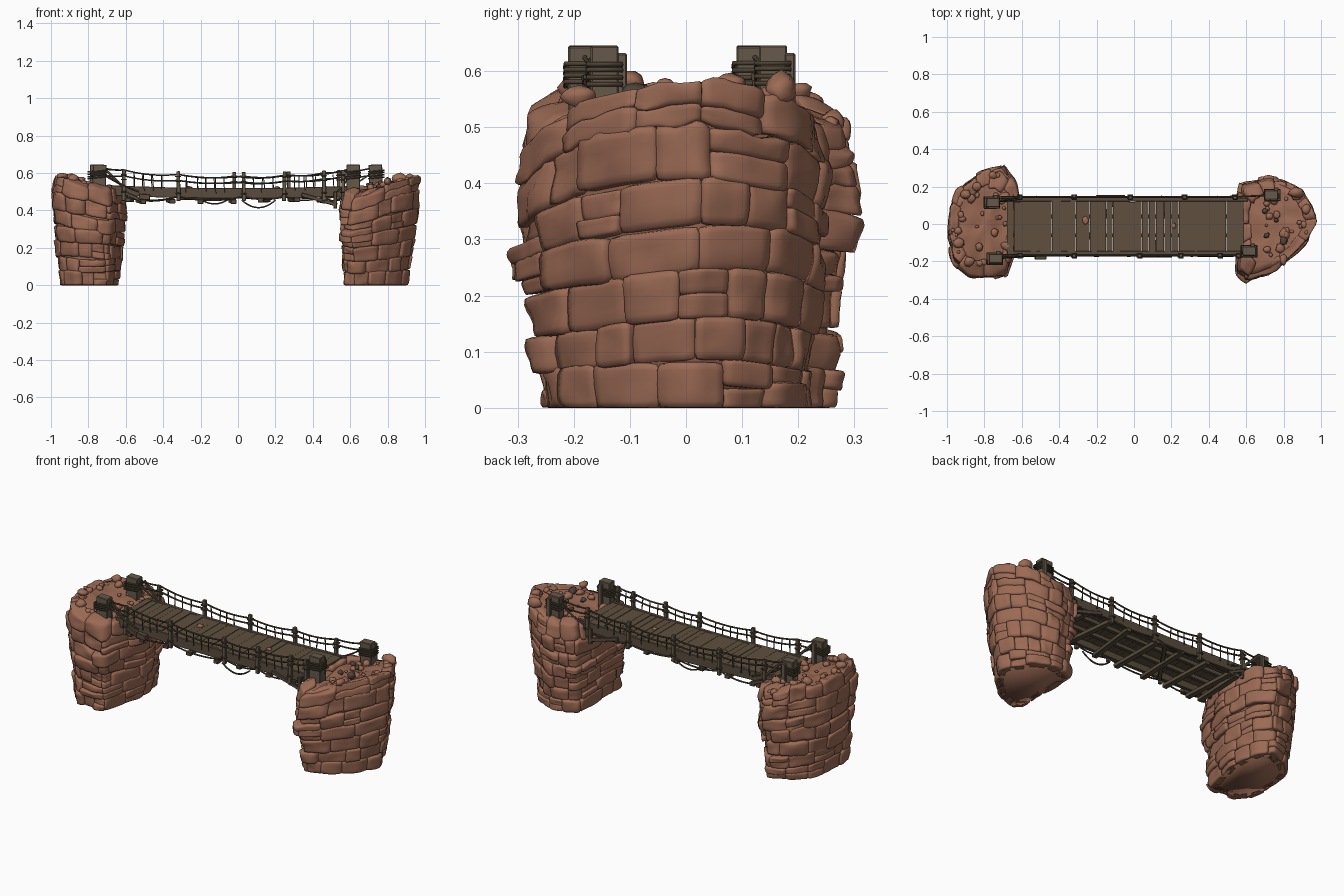
import bpy, bmesh, math, random
from mathutils import Vector, Matrix, noise

if "Cube" in bpy.data.objects:
    bpy.data.objects.remove(bpy.data.objects["Cube"])

R = random.Random(7)
U = R.uniform


def mat(name, r, g, b):
    m = bpy.data.materials.new(name)
    m.diffuse_color = (r, g, b, 1)
    m.use_nodes = True
    m.node_tree.nodes["Principled BSDF"].inputs["Base Color"].default_value = m.diffuse_color
    return m


ROCK = mat("red rock", .33, .145, .09)
DARK = mat("dark stone", .085, .06, .042)
DECK = mat("deck wood", .115, .08, .05)
BEAM = mat("beam wood", .10, .073, .046)
POST = mat("post wood", .13, .10, .068)
ROPE = mat("rope", .075, .055, .034)


def finish(name, bm, m, smooth=False, bevel=0):
    bmesh.ops.recalc_face_normals(bm, faces=bm.faces)
    me = bpy.data.meshes.new(name)
    bm.to_mesh(me)
    bm.free()
    me.materials.append(m)
    for p in me.polygons:
        p.use_smooth = smooth
    o = bpy.data.objects.new(name, me)
    bpy.context.collection.objects.link(o)
    if bevel:
        b = o.modifiers.new("bevel", "BEVEL")
        b.width, b.segments = bevel, 1
    return o


def beam(bm, a, b, w, h):
    """Box from a to b, w wide sideways and h tall."""
    a, b = Vector(a), Vector(b)
    d = (b - a).normalized()
    up = Vector((0, 1, 0)) if abs(d.z) > .9 else Vector((0, 0, 1))
    side = up.cross(d).normalized()
    up = d.cross(side)
    M = Matrix((d * (b - a).length, side * w, up * h)).transposed().to_4x4()
    bmesh.ops.create_cube(bm, size=1, matrix=Matrix.Translation((a + b) / 2) @ M)


def stone(bm, p, r, squash=.8):
    vs = bmesh.ops.create_icosphere(bm, subdivisions=2, radius=1)["verts"]
    off = Vector((U(0, 50), U(0, 50), U(0, 50)))
    sx, sy = U(.8, 1.25), U(.8, 1.25)
    for v in vs:
        k = 1 + .35 * noise.noise(v.co * 1.2 + off)
        v.co = Vector(p) + Vector((v.co.x * sx, v.co.y * sy, v.co.z * squash)) * r * k


def ropes(name, paths, rad):
    cu = bpy.data.curves.new(name, "CURVE")
    cu.dimensions, cu.bevel_depth, cu.bevel_resolution, cu.use_fill_caps = "3D", rad, 1, True
    for pts in paths:
        s = cu.splines.new("POLY")
        s.points.add(len(pts) - 1)
        for q, p in zip(s.points, pts):
            q.co = (*p, 1)
    cu.materials.append(ROPE)
    o = bpy.data.objects.new(name, cu)
    bpy.context.collection.objects.link(o)
    bpy.ops.object.select_all(action="DESELECT")
    bpy.context.view_layer.objects.active = o
    o.select_set(True)
    bpy.ops.object.convert(target="MESH")


def sag(a, b, drop, n=10):
    a, b = Vector(a), Vector(b)
    return [a.lerp(b, i / n) - Vector((0, 0, drop * 4 * (i / n) * (1 - i / n))) for i in range(n + 1)]


# ---- rock pillars: conforming rounded blocks laid in courses round a core
tb = bmesh.new()
bmesh.ops.create_cube(tb, size=2)
bmesh.ops.subdivide_edges(tb, edges=tb.edges, cuts=5, use_grid_fill=True)
TV = [v.co / sum(abs(c) ** 9 for c in v.co) ** (1 / 9) for v in tb.verts]
TF = [[v.index for v in f.verts] for f in tb.faces]
tb.free()

PROFILE = [(0, .80), (.15, .84), (.35, .9), (.6, .98), (.85, 1), (1, .96)]


def height(x, y):
    return .50 + .21 * (abs(x) - .6) - .35 * max(0, abs(y) - .2)


def pillar(name, outline, cx, shift):
    n = len(outline)

    def point(s, t, radial):
        i = (s % 1) * n
        k = int(i) % n
        f = i - int(i)
        a, b = outline[k], outline[(k + 1) % n]
        t = max(0, t)
        sx = PROFILE[-1][1]
        for (t0, s0), (t1, s1) in zip(PROFILE, PROFILE[1:]):
            if t0 <= t <= t1:
                sx = s0 + (s1 - s0) * (t - t0) / (t1 - t0)
                break
        x = cx + shift * (t - 1) + (a[0] + (b[0] - a[0]) * f - cx) * sx * radial
        y = (a[1] + (b[1] - a[1]) * f) * (1 - .7 * (1 - sx)) * radial
        return Vector((x, y, t * height(x, y)))

    verts, faces = [], []

    def block(s0, s1, t0, t1, ph):
        o, off = U(-.06, .035), len(verts)
        for c in TV:
            s = s0 + (s1 - s0) * (.5 + .52 * c.x)
            t = t0 + (t1 - t0) * (.5 + .53 * c.z)
            if t0 > 0:
                t += .015 * math.sin(4 * math.pi * s + ph)
            p = point(s, t, 1 + o - (1 - c.y) * .14)
            q = point(s, t, 1 + o - (1 - c.y) * .14 + .05 * noise.noise(p * 13) + .02 * noise.noise(p * 35))
            if t > .8:
                q.z += .012 * noise.noise(p * 20)
            verts.append(q)
        faces.extend([[i + off for i in f] for f in TF])

    levels = [0, .14, .27, .42, .56, .70, .86, 1]
    for t0, t1 in zip(levels, levels[1:]):
        s = start = U(0, 1)
        ph = U(0, 6)
        while s < start + .999:
            e = s + U(.05, .12)
            if e > start + .96:
                e = start + 1
            if R.random() < .25:
                m = t0 + (t1 - t0) * U(.4, .6)
                block(s, e, t0, m, ph)
                block(s, e, m, t1, ph)
            else:
                block(s, e, t0, t1 + (U(-.03, .03) if t1 == 1 else 0), ph)
            s = e
    # core with a lumpy top
    rings = [(t, .9) for t in (0, .2, .4, .6, .8, .985)] + [(.985, r) for r in (.75, .6, .45, .3, .15, .02)]
    off, N = len(verts), 48
    for t, r in rings:
        for j in range(N):
            p = point(j / N, t, r)
            if t > .9:
                p.z += .015 * noise.noise(p * 15)
            verts.append(p)
    for a in range(len(rings) - 1):
        for j in range(N):
            k = (j + 1) % N
            faces.append([off + a * N + j, off + a * N + k, off + a * N + N + k, off + a * N + N + j])
    faces.append([off + j for j in range(N)])
    faces.append([off + (len(rings) - 1) * N + j for j in range(N)])
    me = bpy.data.meshes.new("tmp")
    me.from_pydata(verts, [], faces)
    bm = bmesh.new()
    bm.from_mesh(me)
    bpy.data.meshes.remove(me)
    for i in range(34):  # loose pebbles on top
        p = point(U(0, 1), 1, math.sqrt(U(.03, .85)))
        if abs(p.x) > .68:
            stone(bm, p, U(.008, .024))
    finish(name, bm, ROCK, True)


pillar("left_pillar", [(-.60, 0), (-.61, .12), (-.63, .22), (-.70, .31), (-.77, .29), (-.86, .26), (-.95, .18), (-.99, .08),
                       (-1.0, -.08), (-.97, -.2), (-.89, -.28), (-.78, -.29), (-.68, -.28), (-.64, -.15)], -.80, -.005)
pillar("right_pillar", [(.985, .02), (.95, .11), (.89, .19), (.80, .235), (.73, .255), (.64, .24), (.57, .21), (.555, .08),
                        (.56, -.08), (.55, -.25), (.61, -.31), (.75, -.255), (.84, -.19), (.93, -.10)], .765, .03)

bm = bmesh.new()  # larger rocks on the rims
for x, y, r in ((.87, .17, .035), (.92, .08, .022), (.8, -.19, .025), (-.94, -.1, .025), (-.9, .16, .03), (-.84, .2, .022), (-.88, -.2, .028)):
    stone(bm, (x, y, height(x, y) + .012), r)
for x, y in ((-.26, .02), (.21, -.01)):
    stone(bm, (x, y, .523), .016, .4)
finish("rim_rocks", bm, ROCK, True)
bm = bmesh.new()
for x, y, r in ((.80, -.09, .022), (.71, -.06, .014), (.70, .07, .013), (.76, .02, .012)):
    stone(bm, (x, y, height(x, y) + .015), r, 1)
finish("dark_stones", bm, DARK, True)


# ---- bridge deck
def dz(x):
    return .518 + .014 * (x / .65) ** 2


YF, YB = -.155, .13
bm = bmesh.new()
x = -.68
while x < .57:
    w = U(.034, .05)
    z = dz(x) - .009 + U(-.002, .002)
    beam(bm, (x + w / 2, YF + U(0, .012), z), (x + w / 2, YB - U(0, .012), z), w - (.006 if abs(x - .21) < .025 else .001), .016)
    x += w
finish("deck_planks", bm, DECK)

bm = bmesh.new()  # side beams, cross beams, end braces
for y in (YF, YB):
    xs = [-.68, -.4, -.1, .2, .6]
    for a, b in zip(xs, xs[1:]):
        beam(bm, (a, y, dz(a) - .027), (b + .01, y, dz(b) - .027), .02, .055)
for y in (-.06, .04):
    beam(bm, (-.66, y, .492), (.58, y, .492), .02, .025)
for x in (-.58, -.52, -.36, -.2, -.03, .14, .3, .45):
    k = U(-.02, .02)
    beam(bm, (x - k, YF - .02, .452 + U(-.008, .006)), (x + k, YB + .02, .455), .03, .022)
beam(bm, (-.3, YF, .465), (-.1, YB, .465), .022, .018)
for y in (YF - .012, YB + .012):
    beam(bm, (.34, y, .485), (.53, y, .43), .018, .02)
    beam(bm, (.52, y, .41), (.52, y, .50), .018, .02)
    beam(bm, (-.71, y, .62), (-.60, y, .51), .014, .014)
    beam(bm, (-.62, y, .50), (-.52, y, .455), .018, .018)
beam(bm, (-.53, YF - .02, .475), (-.47, YF - .02, .47), .03, .03)
finish("bridge_beams", bm, BEAM, bevel=.002)

# ---- anchor posts and rail posts
anchors = {YF: ((-.745, -.185), (.615, -.145)), YB: ((-.76, .115), (.74, .155))}
rails = {YF: (-.61, -.32, .03, .25, .46, .56), YB: (-.61, -.32, -.02, .27, .54)}
bm, rb = bmesh.new(), bmesh.new()
lines, ties, wraps = [], [], []
for y, ends in anchors.items():
    out = -1 if y < 0 else 1
    yr = y + out * .014
    for (ax, ay) in ends:
        beam(bm, (ax, ay, .46), (ax + U(-.006, .006), ay, .645), .072, .05)
        beam(bm, (ax + .02, ay + .03, .46), (ax + .02, ay + .03, .632), .025, .02)
        for k in range(4):
            zz = .575 + .012 * k + U(-.003, .003)
            wraps.append([(ax + sx * .041, ay + sy * .03, zz + .004 * sx) for sx, sy in ((-1, -1), (1, -1), (1, 1), (-1, 1), (-1, -1))])
    for x in rails[y]:
        beam(rb, (x + U(-.006, .006), yr, .45), (x, yr + U(-.004, .004), dz(x) + .088), .02, .018)
        for zz in (.06, .035, -.03):
            wraps.append([(x + sx * .012, yr + sy * .011, dz(x) + zz) for sx, sy in ((-1, -1), (1, -1), (1, 1), (-1, 1), (-1, -1))])
    # two hand ropes and a low rope, hung post to post, with upright ties
    for lift, end_z, drop in ((.066, .635, .014), (.034, .595, .012)):
        pts = [(ends[0][0], ends[0][1], end_z)] + [(x, yr, dz(x) + lift + .02 * (abs(x) / .6) ** 2) for x in rails[y]]
        pts.append((ends[1][0], ends[1][1], end_z))
        for a, b in zip(pts, pts[1:]):
            lines.append(sag(a, b, drop * min(1, (Vector(b) - Vector(a)).length / .28)))
    for a, b in zip(rails[y], rails[y][1:]):
        lines.append(sag((a, yr, .475), (b, yr, .475), U(.008, .03), 8))
        for i in range(1, int((b - a) / .05)):
            x = a + i * .05 + U(-.008, .008)
            f = (x - a) / (b - a)
            top = dz(x) + .066 + .02 * (abs(x) / .6) ** 2 - .014 * 4 * f * (1 - f)
            ties.append([(x, yr, top), (x + U(-.008, .008), yr, dz(x) - U(.0, .03))])
    for ex, ey in ends:  # stays from the anchors to the deck
        s = 1 if ex < 0 else -1
        lines.append(sag((ex, ey, .62), (s * -.53, yr, .50), .012))
lines.append(sag((.02, YF - .02, .455), (.2, YF - .02, .455), .04, 12))
lines.append(sag((-.2, YB + .02, .46), (-.05, YB + .02, .46), .025, 12))
finish("anchor_posts", bm, POST, bevel=.003)
finish("rail_posts", rb, POST, bevel=.002)
ropes("hand_ropes", lines, .0045)
ropes("rope_ties", ties, .003)
ropes("rope_lashings", wraps, .0045)
